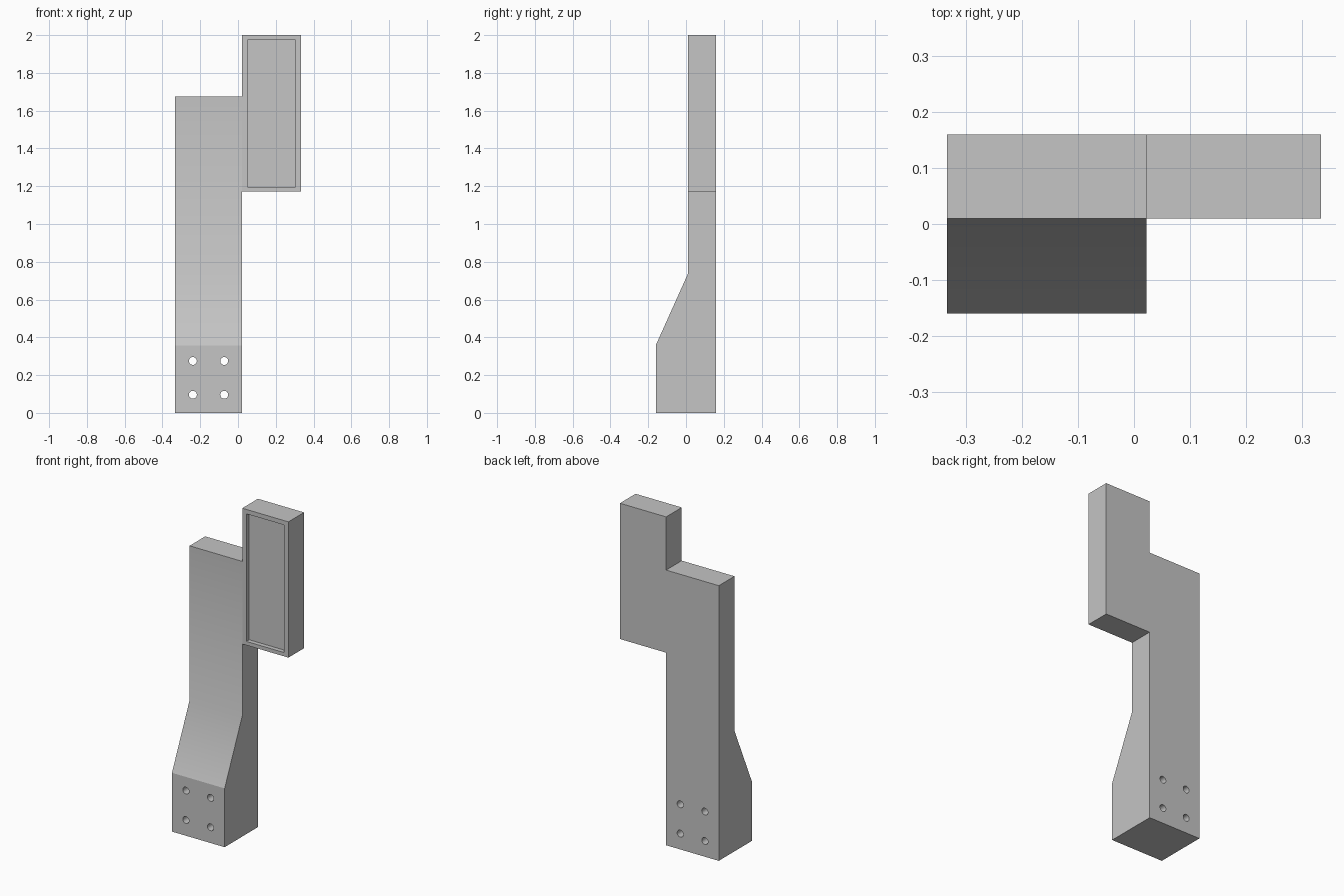
import bpy, bmesh, math
from mathutils import Matrix, Vector

cube = bpy.data.objects.get("Cube")
if cube:
    bpy.data.objects.remove(cube, do_unlink=True)

# Main dimensions
LEFT, STEP, RIGHT = -0.333, 0.022, 0.333
BACK, FACE, FOOT = 0.16, 0.0095, -0.16
FOOT_TOP, KNEE, ARM_TOP, BOX_BOTTOM = 0.358, 0.735, 1.676, 1.173

grey = bpy.data.materials.new("plain_grey")
grey.use_nodes = True
colour = (0.555, 0.555, 0.555, 1)
grey.diffuse_color = colour
grey.node_tree.nodes["Principled BSDF"].inputs["Base Color"].default_value = colour


def make_object(name, bm):
    bmesh.ops.recalc_face_normals(bm, faces=bm.faces)
    mesh = bpy.data.meshes.new(name)
    bm.to_mesh(mesh)
    bm.free()
    mesh.materials.append(grey)
    obj = bpy.data.objects.new(name, mesh)
    bpy.context.collection.objects.link(obj)
    return obj


def prism(name, points, direction):
    bm = bmesh.new()
    face = bm.faces.new([bm.verts.new(p) for p in points])
    new = bmesh.ops.extrude_face_region(bm, geom=[face])["geom"]
    verts = [v for v in new if isinstance(v, bmesh.types.BMVert)]
    bmesh.ops.translate(bm, verts=verts, vec=Vector(direction))
    return make_object(name, bm)


def block(name, x0, x1, y0, y1, z0, z1):
    return prism(name, [(x0, y0, z0), (x1, y0, z0), (x1, y0, z1), (x0, y0, z1)],
                 (0, y1 - y0, 0))


def combine(target, tool, operation):
    mod = target.modifiers.new(operation.lower(), "BOOLEAN")
    mod.operation, mod.object, mod.solver = operation, tool, "EXACT"
    bpy.context.view_layer.objects.active = target
    bpy.ops.object.modifier_apply(modifier=mod.name)
    bpy.data.objects.remove(tool, do_unlink=True)


# Arm: side profile with a thick foot tapering to a plate
profile = [(BACK, 0), (FOOT, 0), (FOOT, FOOT_TOP), (FACE, KNEE), (FACE, ARM_TOP), (BACK, ARM_TOP)]
bracket = prism("bracket", [(LEFT, y, z) for y, z in profile], (STEP - LEFT, 0, 0))

# Rectangular housing beside the top of the arm
combine(bracket, block("housing", STEP, RIGHT, FACE, BACK, BOX_BOTTOM, 2.0), "UNION")

# Shallow recess in the housing front
combine(bracket, block("recess_cutter", 0.05, 0.304, FACE - 0.1, FACE + 0.027, 1.196, 1.973),
        "DIFFERENCE")

# Four bolt holes through the foot
bm = bmesh.new()
for x in (-0.239, -0.073):
    for z in (0.096, 0.275):
        bmesh.ops.create_cone(bm, cap_ends=True, segments=24, radius1=0.021, radius2=0.021, depth=1,
                              matrix=Matrix.Translation((x, 0, z)) @ Matrix.Rotation(math.pi / 2, 4, "X"))
combine(bracket, make_object("hole_cutter", bm), "DIFFERENCE")

# Smooth the bend at the knee, keep the foot edge crisp
bpy.ops.object.select_all(action="DESELECT")
bracket.select_set(True)
bpy.context.view_layer.objects.active = bracket
bpy.ops.object.shade_smooth_by_angle(angle=math.radians(30))
mesh = bracket.data
for edge in mesh.edges:
    if all(abs(mesh.vertices[i].co.z - FOOT_TOP) < 0.001 for i in edge.vertices):
        edge.use_edge_sharp = True
